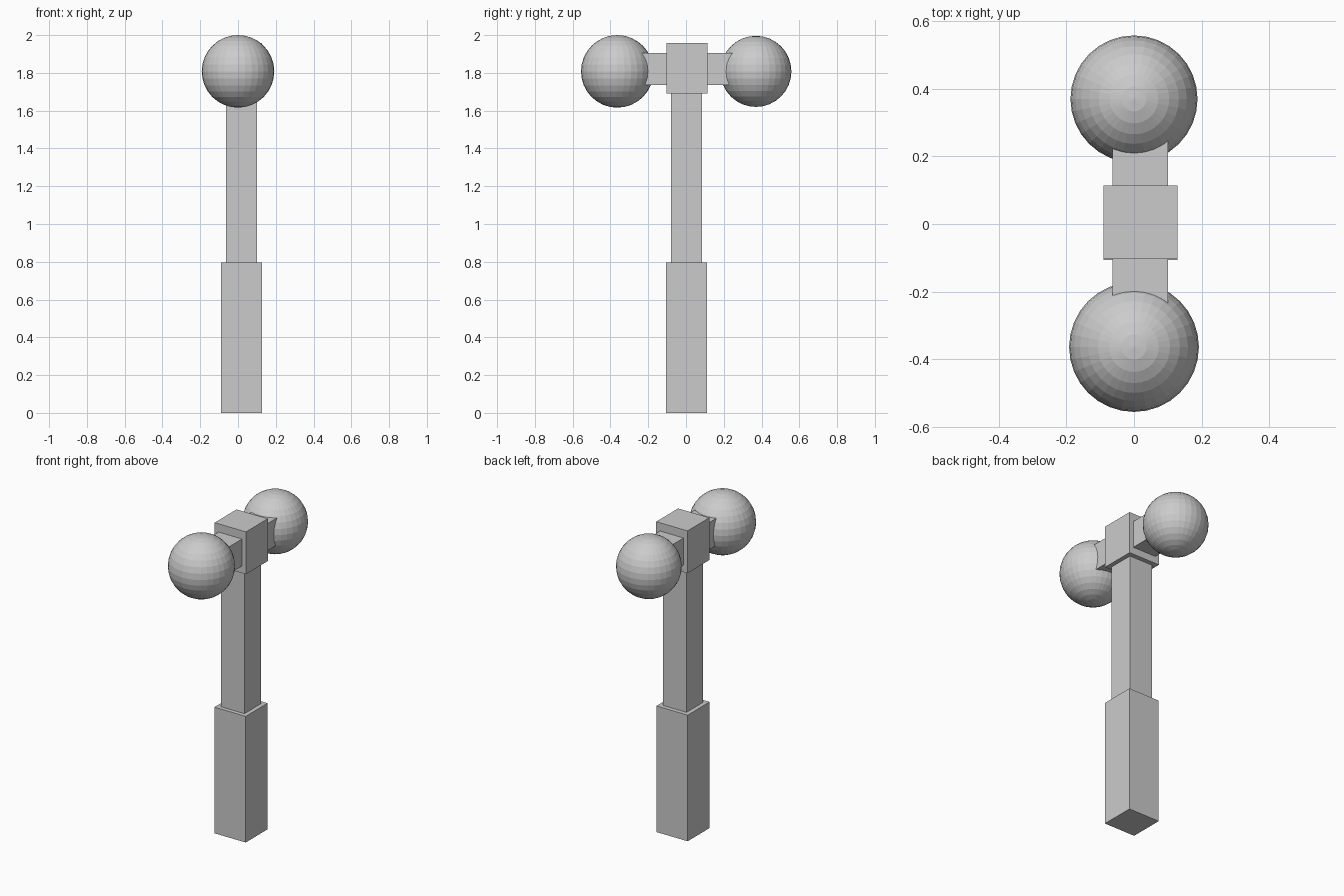
import bpy

if "Cube" in bpy.data.objects:
    bpy.data.objects.remove(bpy.data.objects["Cube"])

grey = bpy.data.materials.new("plain grey")
grey.diffuse_color = (0.6, 0.6, 0.6, 1)
grey.use_nodes = True
grey.node_tree.nodes["Principled BSDF"].inputs["Base Color"].default_value = grey.diffuse_color


def finish(name):
    ob = bpy.context.object
    ob.name = name
    ob.data.materials.append(grey)
    return ob


def box(name, x, y, z):
    """Box spanning the given (min, max) ranges."""
    spans = (x, y, z)
    bpy.ops.mesh.primitive_cube_add(size=1, location=[(a + b) / 2 for a, b in spans])
    ob = finish(name)
    ob.scale = [b - a for a, b in spans]
    bpy.ops.object.transform_apply(location=False, rotation=False, scale=True)


def ball(name, y, z, r):
    bpy.ops.mesh.primitive_uv_sphere_add(segments=32, ring_count=16, radius=r,
                                         location=(0, y, z))
    finish(name)


# Handle: thick grip and thinner shaft
box("grip", (-0.09, 0.128), (-0.106, 0.112), (0, 0.795))
box("shaft", (-0.063, 0.101), (-0.08, 0.085), (0.795, 1.69))

# Head: central block with a crossbar running into both balls
box("head_block", (-0.09, 0.128), (-0.104, 0.114), (1.69, 1.957))
box("crossbar", (-0.063, 0.101), (-0.3, 0.3), (1.735, 1.905))
ball("front_ball", -0.364, 1.808, 0.192)
ball("back_ball", 0.37, 1.808, 0.188)
